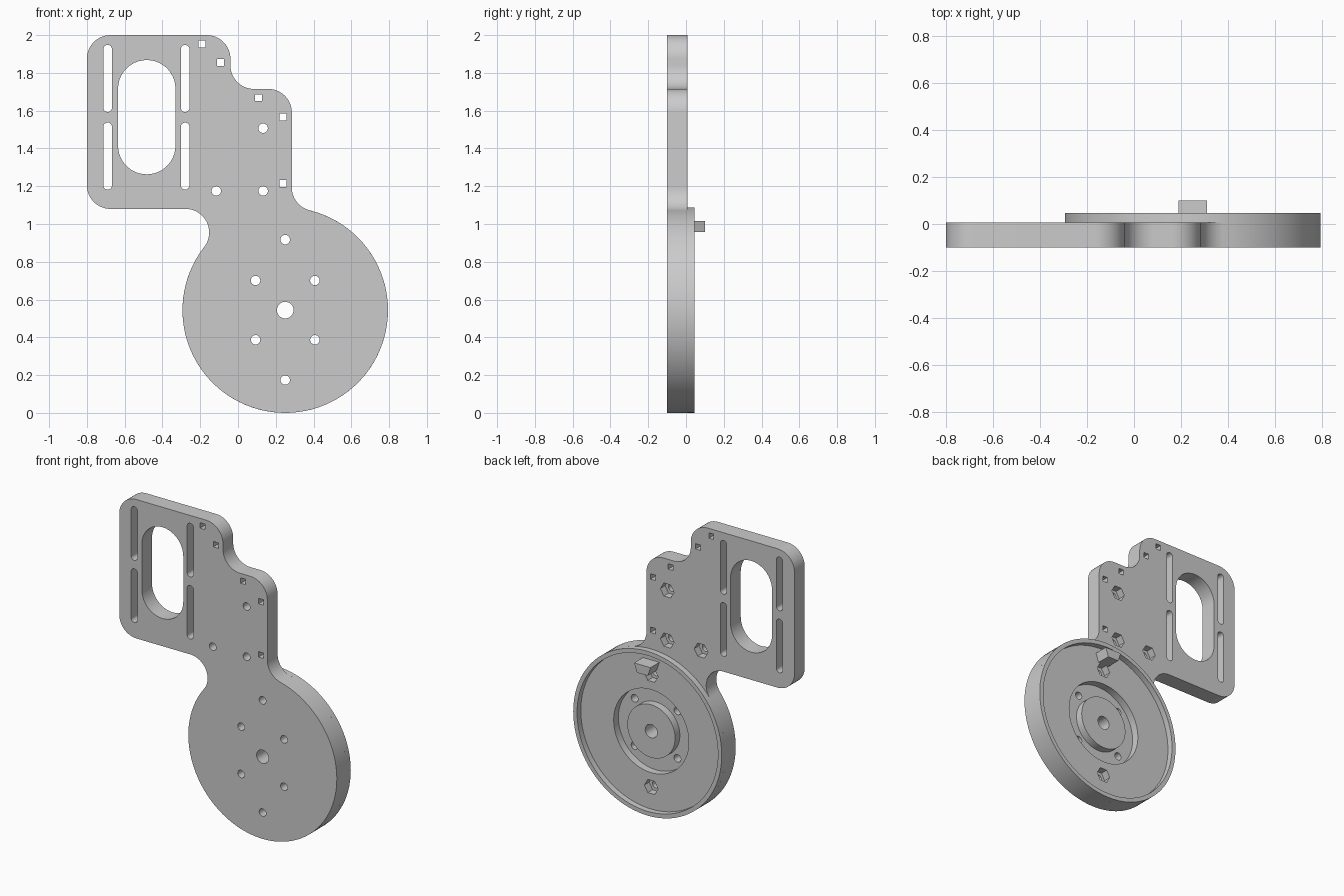
import bpy
import bmesh
from math import sin, cos, radians, pi, atan2, degrees, sqrt

if "Cube" in bpy.data.objects:
    bpy.data.objects.remove(bpy.data.objects["Cube"])

# Main dimensions
FRONT, BACK, RIM_TOP, TAB_TOP = -0.10, 0.007, 0.046, 0.10
DX, DZ, DR = 0.25, 0.544, 0.544      # round base
FR = 0.125                           # corner and fillet radius

grey = bpy.data.materials.new("light_grey")
grey.use_nodes = True
colour = (0.6, 0.6, 0.6, 1)
grey.diffuse_color = colour
grey.node_tree.nodes["Principled BSDF"].inputs["Base Color"].default_value = colour


def arc(x, z, r, a0, a1, step=4):
    n = max(2, round(abs(a1 - a0) / step))
    angles = [radians(a0 + (a1 - a0) * i / n) for i in range(n + 1)]
    return [(x + r * cos(a), z + r * sin(a)) for a in angles]


def circle(x, z, r, sides=32):
    return [(x + r * cos(2 * pi * i / sides), z + r * sin(2 * pi * i / sides))
            for i in range(sides)]


def slot(x, z0, z1, r):
    return arc(x, z1 - r, r, 0, 180, 8) + arc(x, z0 + r, r, 180, 360, 8)


def square(x, z, h):
    return [(x - h, z - h), (x + h, z - h), (x + h, z + h), (x - h, z + h)]


def prism(bm, pts, y0, y1):
    a = [bm.verts.new((x, y0, z)) for x, z in pts]
    b = [bm.verts.new((x, y1, z)) for x, z in pts]
    bm.faces.new(a)
    bm.faces.new(b[::-1])
    for i in range(len(a)):
        j = (i + 1) % len(a)
        bm.faces.new((a[j], a[i], b[i], b[j]))


def ring(bm, r_in, r_out, y0, y1, sides=96):
    loops = [[bm.verts.new((x, y, z)) for x, z in circle(DX, DZ, r, sides)]
             for r, y in ((r_in, y0), (r_out, y0), (r_out, y1), (r_in, y1))]
    for k in range(4):
        a, b = loops[k], loops[(k + 1) % 4]
        for i in range(sides):
            j = (i + 1) % sides
            bm.faces.new((a[i], a[j], b[j], b[i]))


def finish(bm, name):
    bmesh.ops.recalc_face_normals(bm, faces=bm.faces)
    mesh = bpy.data.meshes.new(name)
    bm.to_mesh(mesh)
    bm.free()
    mesh.materials.append(grey)
    obj = bpy.data.objects.new(name, mesh)
    bpy.context.collection.objects.link(obj)
    return obj


def select(obj):
    bpy.ops.object.select_all(action='DESELECT')
    obj.select_set(True)
    bpy.context.view_layer.objects.active = obj


def cut(obj, cutter):
    cutter.hide_render = True
    mod = obj.modifiers.new("cut", 'BOOLEAN')
    mod.operation, mod.solver, mod.object = 'DIFFERENCE', 'EXACT', cutter
    select(obj)
    bpy.ops.object.modifier_apply(modifier=mod.name)
    bpy.data.objects.remove(cutter)


# Bracket outline: round base blended into a stepped mounting plate
reach = DR + FR
rx, lz = 0.41, 0.955                       # fillets beside the base
rz = DZ + sqrt(reach ** 2 - (rx - DX) ** 2)
lx = DX - sqrt(reach ** 2 - (lz - DZ) ** 2)
right_a = degrees(atan2(rz - DZ, rx - DX))
left_a = degrees(atan2(lz - DZ, lx - DX))
outline = (arc(DX, DZ, DR, left_a, 360 + right_a)[:-1]
           + arc(rx, rz, FR, 180 + right_a, 180)
           + arc(0.16, 1.59, FR, 0, 90)
           + arc(0.085, 1.84, FR, 270, 180)
           + arc(-0.165, 1.875, FR, 0, 90)
           + arc(-0.675, 1.875, FR, 90, 180)
           + arc(-0.675, 1.205, FR, 180, 270)
           + arc(lx, lz, FR, 90, left_a - 180)[:-1])
bm = bmesh.new()
prism(bm, outline, FRONT, BACK)
bracket = finish(bm, "bracket_plate")

# Through holes: slots, window, square holes, screw holes
nut_holes = [(DX, 0.174), (DX, 0.917), (0.133, 1.507), (0.133, 1.175), (-0.115, 1.175)]
hub_holes = [(DX + sx * 0.157, DZ + sz * 0.157) for sx in (-1, 1) for sz in (-1, 1)]
tie_holes = [(-0.19, 1.953), (-0.092, 1.855), (0.108, 1.668), (0.238, 1.567), (0.238, 1.214)]
shapes = [slot(x, z, z + 0.355, 0.023) for x in (-0.69, -0.28) for z in (1.182, 1.593)]
shapes.append(slot(-0.483, 1.263, 1.868, 0.152))
shapes += [square(x, z, 0.018) for x, z in tie_holes]
shapes += [circle(x, z, 0.025) for x, z in nut_holes + hub_holes]
shapes.append(circle(DX, DZ, 0.044))
bm = bmesh.new()
for pts in shapes:
    prism(bm, pts, -0.2, 0.2)
cut(bracket, finish(bm, "hole_cutter"))

# Pockets in the back: hexagonal nut seats and the groove round the hub
bm = bmesh.new()
for x, z in nut_holes:
    prism(bm, circle(x, z, 0.05, 6), BACK - 0.05, 0.2)
ring(bm, 0.175, 0.275, BACK - 0.05, 0.2)
cut(bracket, finish(bm, "pocket_cutter"))

# Raised lip round the base
bm = bmesh.new()
ring(bm, DR - 0.028, DR, BACK, RIM_TOP)
rim = finish(bm, "base_rim")

# Tapered pointer tab inside the lip
bm = bmesh.new()
prism(bm, [(DX - 0.04, 0.957), (DX + 0.04, 0.957), (DX + 0.06, 1.016), (DX - 0.06, 1.016)],
      BACK, TAB_TOP)
finish(bm, "pointer_tab")

for obj in (bracket, rim):
    select(obj)
    bpy.ops.object.shade_smooth_by_angle(angle=radians(30))
